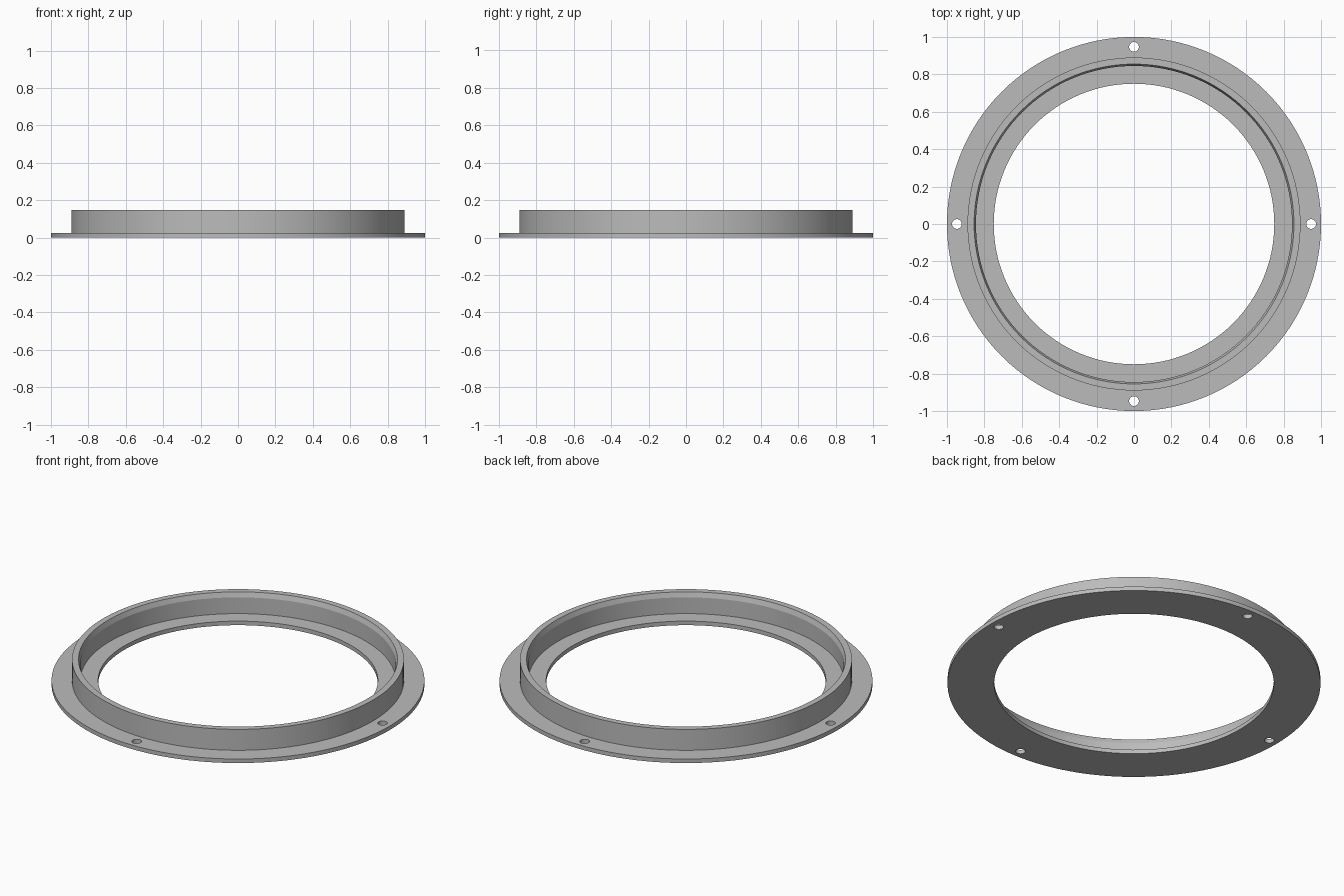
import bpy, bmesh, math
from mathutils import Matrix, Vector

cube = bpy.data.objects.get("Cube")
if cube:
    bpy.data.objects.remove(cube, do_unlink=True)

SEGMENTS = 128
FLANGE_Z, TOP_Z = 0.024, 0.148
HOLE_RADIUS, HOLE_CENTRE = 0.026, 0.947

grey = bpy.data.materials.new("plain grey")
grey.use_nodes = True
colour = (0.5, 0.5, 0.5, 1)
grey.diffuse_color = colour
grey.node_tree.nodes["Principled BSDF"].inputs["Base Color"].default_value = colour


def make_object(name, bm):
    bmesh.ops.recalc_face_normals(bm, faces=bm.faces)
    mesh = bpy.data.meshes.new(name)
    bm.to_mesh(mesh)
    bm.free()
    mesh.materials.append(grey)
    obj = bpy.data.objects.new(name, mesh)
    bpy.context.collection.objects.link(obj)
    return obj


def lathe(name, profile):
    """Turn a closed (radius, z) outline around the z axis."""
    bm = bmesh.new()
    verts = [bm.verts.new((r, 0, z)) for r, z in profile]
    edges = [bm.edges.new((v, verts[(i + 1) % len(verts)])) for i, v in enumerate(verts)]
    bmesh.ops.spin(bm, geom=verts + edges, cent=(0, 0, 0), axis=(0, 0, 1),
                   angle=math.tau, steps=SEGMENTS, use_merge=True)
    bmesh.ops.remove_doubles(bm, verts=bm.verts, dist=0.0001)
    return make_object(name, bm)


# Flat flange with a raised collar, chamfered at its inner lip
ring = lathe("flanged_ring", [
    (0.75, 0), (1, 0), (1, FLANGE_Z), (0.89, FLANGE_Z), (0.89, TOP_Z),
    (0.855, TOP_Z), (0.845, 0.12), (0.845, FLANGE_Z), (0.75, FLANGE_Z)])

# Four screw holes through the flange
bm = bmesh.new()
for i in range(4):
    angle = i * math.pi / 2
    centre = Vector((math.cos(angle), math.sin(angle), 0)) * HOLE_CENTRE
    bmesh.ops.create_cone(bm, cap_ends=True, segments=32, radius1=HOLE_RADIUS,
                          radius2=HOLE_RADIUS, depth=0.12,
                          matrix=Matrix.Translation(centre))
cutter = make_object("screw_hole_cutter", bm)
cutter.hide_render = True

holes = ring.modifiers.new("screw holes", 'BOOLEAN')
holes.operation = 'DIFFERENCE'
holes.solver = 'EXACT'
holes.object = cutter

bpy.ops.object.select_all(action='DESELECT')
ring.select_set(True)
bpy.context.view_layer.objects.active = ring
bpy.ops.object.modifier_apply(modifier=holes.name)
bpy.data.objects.remove(cutter, do_unlink=True)

# Smooth round walls with crisp rims
bpy.ops.object.shade_smooth_by_angle(angle=math.radians(15))
